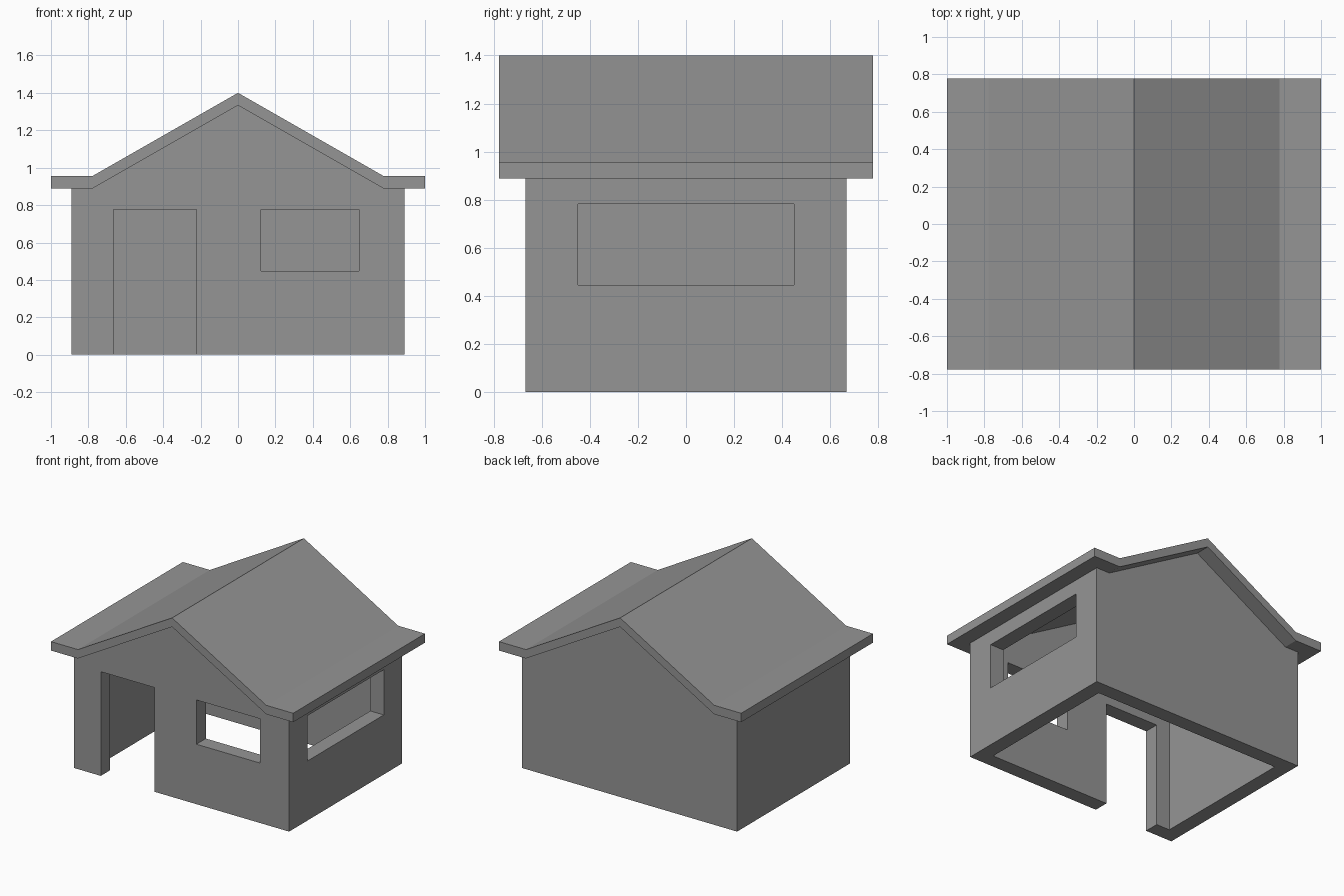
import bpy
import bmesh

cube = bpy.data.objects.get("Cube")
if cube:
    bpy.data.objects.remove(cube, do_unlink=True)

# Main sizes
U = 1 / 9                                # base module, also the wall thickness
WALL_X, WALL_Y = 8 * U, 6 * U            # half width and half depth of the walls
KINK, EAVE, APEX = 7 * U, 8 * U, 12 * U  # underside of the roof
ROOF_X, ROOF_Y, ROOF_T = 1, 7 * U, 0.6 * U

grey = bpy.data.materials.new("plain grey")
grey.use_nodes = True
grey.diffuse_color = (0.3, 0.3, 0.3, 1)
grey.node_tree.nodes["Principled BSDF"].inputs["Base Color"].default_value = grey.diffuse_color


def prism(name, profile, y0, y1):
    """Extrude an (x, z) outline from y0 to y1."""
    bm = bmesh.new()
    face = bm.faces.new([bm.verts.new((x, y0, z)) for x, z in profile])
    new = bmesh.ops.extrude_face_region(bm, geom=[face])["geom"]
    moved = [v for v in new if isinstance(v, bmesh.types.BMVert)]
    bmesh.ops.translate(bm, verts=moved, vec=(0, y1 - y0, 0))
    bmesh.ops.recalc_face_normals(bm, faces=bm.faces)
    mesh = bpy.data.meshes.new(name)
    bm.to_mesh(mesh)
    bm.free()
    mesh.materials.append(grey)
    obj = bpy.data.objects.new(name, mesh)
    bpy.context.collection.objects.link(obj)
    return obj


def cut_box(target, name, x, y, z):
    """Cut a box, given as (min, max) ranges, out of the target."""
    cutter = prism(name, [(x[0], z[0]), (x[1], z[0]), (x[1], z[1]), (x[0], z[1])], *y)
    cutter.hide_render = True
    mod = target.modifiers.new(name, "BOOLEAN")
    mod.operation = "DIFFERENCE"
    mod.solver = "EXACT"
    mod.object = cutter
    bpy.context.view_layer.objects.active = target
    bpy.ops.object.modifier_apply(modifier=mod.name)
    bpy.data.objects.remove(cutter, do_unlink=True)


# Gabled walls, hollow and open underneath
walls = prism("walls", [(-WALL_X, 0), (WALL_X, 0), (WALL_X, EAVE), (KINK, EAVE),
                        (0, APEX), (-KINK, EAVE), (-WALL_X, EAVE)], -WALL_Y, WALL_Y)
inner_y = WALL_Y - U
cut_box(walls, "room", (-KINK, KINK), (-inner_y, inner_y), (-1, 2))

# Doorway and front window
front = (-WALL_Y - U, -inner_y + U / 2)
cut_box(walls, "doorway", (-6 * U, -2 * U), front, (-1, 7 * U))
cut_box(walls, "front_window", (0.123, 0.648), front, (4 * U + 0.003, 7 * U))

# Long side window
cut_box(walls, "side_window", (KINK - U / 2, WALL_X + U), (-0.45, 0.45), (4 * U, 7 * U + 0.004))

# Roof slab: two slopes ending in flat eaves
under = [(-ROOF_X, EAVE), (-KINK, EAVE), (0, APEX), (KINK, EAVE), (ROOF_X, EAVE)]
over = [(x, z + ROOF_T) for x, z in reversed(under)]
prism("roof", under + over, -ROOF_Y, ROOF_Y)
